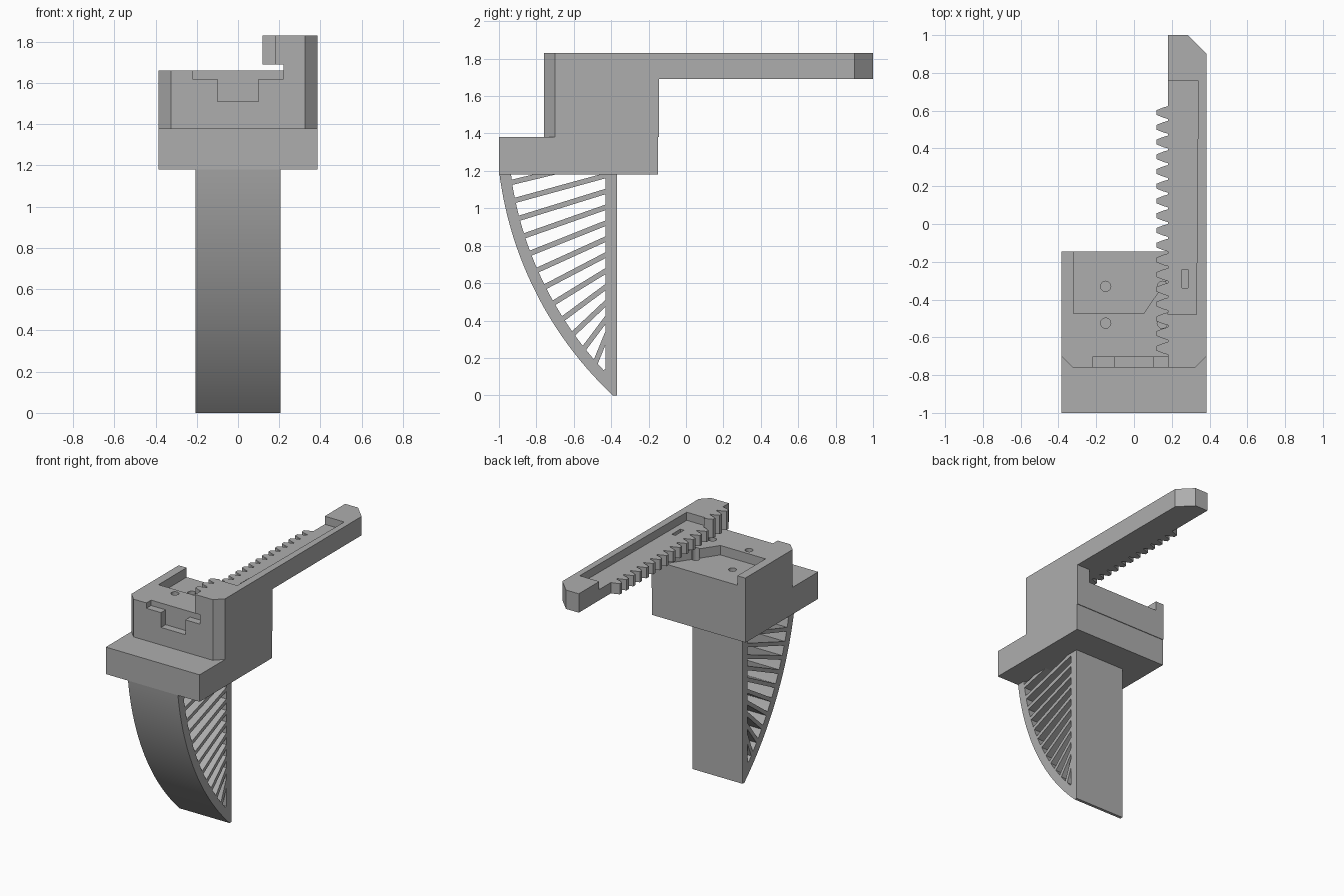
import bpy, bmesh
from math import sin, cos, pi, radians, hypot
from mathutils import Vector

old = bpy.data.objects.get("Cube")
if old:
    bpy.data.objects.remove(old, do_unlink=True)

grey = bpy.data.materials.new("plastic grey")
grey.use_nodes = True
colour = (0.42, 0.42, 0.42, 1)
grey.diffuse_color = colour
grey.node_tree.nodes["Principled BSDF"].inputs["Base Color"].default_value = colour


def prism(name, outline, low, high, axis="z"):
    """Extrude an outline: (x, y) along z, or (y, z) along x."""
    place = (lambda p, h: (p[0], p[1], h)) if axis == "z" else (lambda p, h: (h, p[0], p[1]))
    bm = bmesh.new()
    face = bm.faces.new([bm.verts.new(place(p, low)) for p in outline])
    moved = bmesh.ops.extrude_face_region(bm, geom=[face])["geom"]
    step = Vector(place((0, 0), high - low))
    bmesh.ops.translate(bm, vec=step, verts=[v for v in moved if isinstance(v, bmesh.types.BMVert)])
    bmesh.ops.recalc_face_normals(bm, faces=bm.faces)
    mesh = bpy.data.meshes.new(name)
    bm.to_mesh(mesh)
    bm.free()
    mesh.materials.append(grey)
    obj = bpy.data.objects.new(name, mesh)
    bpy.context.collection.objects.link(obj)
    return obj


def rect(x0, x1, y0, y1):
    return [(x0, y0), (x1, y0), (x1, y1), (x0, y1)]


def circle(x, y, r, n=20):
    return [(x + r * cos(2 * pi * i / n), y + r * sin(2 * pi * i / n)) for i in range(n)]


def carve(obj, cutters):
    """Cut the cutters out of obj, then remove them."""
    for cutter in cutters:
        cutter.hide_render = True
        mod = obj.modifiers.new("cut", "BOOLEAN")
        mod.operation = "DIFFERENCE"
        mod.solver = "EXACT"
        mod.object = cutter
    bpy.context.view_layer.update()
    graph = bpy.context.evaluated_depsgraph_get()
    mesh = bpy.data.meshes.new_from_object(obj.evaluated_get(graph))
    obj.modifiers.clear()
    obj.data = mesh
    for cutter in cutters:
        bpy.data.objects.remove(cutter, do_unlink=True)


W = 0.385          # half width of the mount
FRONT, BACK = -0.76, -0.145
ARM_LOW, ARM_TOP, TROUGH = 1.69, 1.83, 1.77

# Mounting plate
prism("base_plate", rect(-W, W, -1, -0.15), 1.18, 1.38)

# Mount block: chamfered front, side riser, rear recess, T slot and screw holes
block = prism("mount_block", [(-W, BACK), (-W, -0.7), (-0.325, FRONT), (0.325, FRONT),
                              (W, -0.7), (W, BACK)], 1.38, ARM_LOW)
cuts = [
    prism("clearance", rect(-1, 0.22, -1.2, 0.2), 1.66, 1.8),
    prism("recess", [(-0.32, 0), (-0.32, -0.475), (0.05, -0.475), (0.28, -0.14), (0.28, 0)], 1.59, 1.75),
    prism("slot_wide", rect(-0.22, 0.22, -0.9, -0.705), 1.62, 1.78),
    prism("slot_narrow", rect(-0.1, 0.1, -0.9, -0.705), 1.51, 1.7),
]
for x in (-0.15, 0.15):
    for y in (-0.33, -0.525):
        cuts.append(prism("hole", circle(x, y, 0.027), 1.45, 1.85))
carve(block, cuts)

# Long arm with an open trough and a small slot
arm = prism("rack_arm", [(0.18, FRONT), (0.325, FRONT), (W, -0.7), (W, 0.9),
                         (0.285, 1), (0.18, 1)], ARM_LOW, ARM_TOP)
carve(arm, [
    prism("trough", [(0, -0.48), (0.33, -0.48), (0.34, 0.76), (0, 0.76)], TROUGH, 2),
    prism("slot", rect(0.255, 0.285, -0.34, -0.24), 1.6, 1.9),
])

# Rack teeth, full height only in front of the trough
for i in range(17):
    y = 0.59 - 0.078 * i
    top = TROUGH if y > -0.48 else ARM_TOP
    prism("rack_tooth", [(0.18, y - 0.034), (0.18, y + 0.034), (0.155, y + 0.027),
                         (0.12, y + 0.013), (0.12, y - 0.013), (0.155, y - 0.027)], ARM_LOW, top)

# Finger: straight rear wall and a curved front skin
HALF, THICK, ROOF = 0.205, 0.06, 1.18
prism("finger_rear_wall", rect(-0.43, -0.37, 0.06, ROOF), -HALF, HALF, "x")

R, A_TOP, A_LOW = 1.97, radians(7.5), radians(46.9)
centre = (-0.997 + R * cos(A_TOP), ROOF + R * sin(A_TOP))


def arc(radius, angle):
    return (centre[0] - radius * cos(angle), centre[1] - radius * sin(angle))


N = 40
angles = [A_TOP + (A_LOW - A_TOP) * i / N for i in range(N + 1)]
outer = [arc(R, a) for a in angles]
inner = [p for p in (arc(R - THICK, a) for a in angles) if p[0] < -0.43 and p[1] < ROOF]
skin = prism("finger_front_skin", outer + [(-0.37, 0), (-0.37, 0.1), (-0.43, 0.14)]
             + inner[::-1] + [(-0.935, ROOF)], -HALF, HALF, "x")
bpy.ops.object.select_all(action="DESELECT")
skin.select_set(True)
bpy.context.view_layer.objects.active = skin
bpy.ops.object.shade_smooth_by_angle(angle=radians(20))

# Fanned ribs between skin and wall
first, last = radians(9), radians(41.3)
for i in range(12):
    y0, z0 = arc(R - THICK + 0.01, first + (last - first) * i / 11)
    y1, z1 = -0.42, 1.262 - 0.0845 * i
    if z1 > ROOF + 0.05:     # stop the top rib inside the plate
        t = (ROOF + 0.03 - z0) / (z1 - z0)
        y1, z1 = y0 + t * (y1 - y0), ROOF + 0.03
    length = hypot(y1 - y0, z1 - z0)
    ny, nz = -(z1 - z0) / length * 0.014, (y1 - y0) / length * 0.014
    prism("finger_rib", [(y0 - ny, z0 - nz), (y1 - ny, z1 - nz),
                         (y1 + ny, z1 + nz), (y0 + ny, z0 + nz)], -HALF, HALF, "x")
